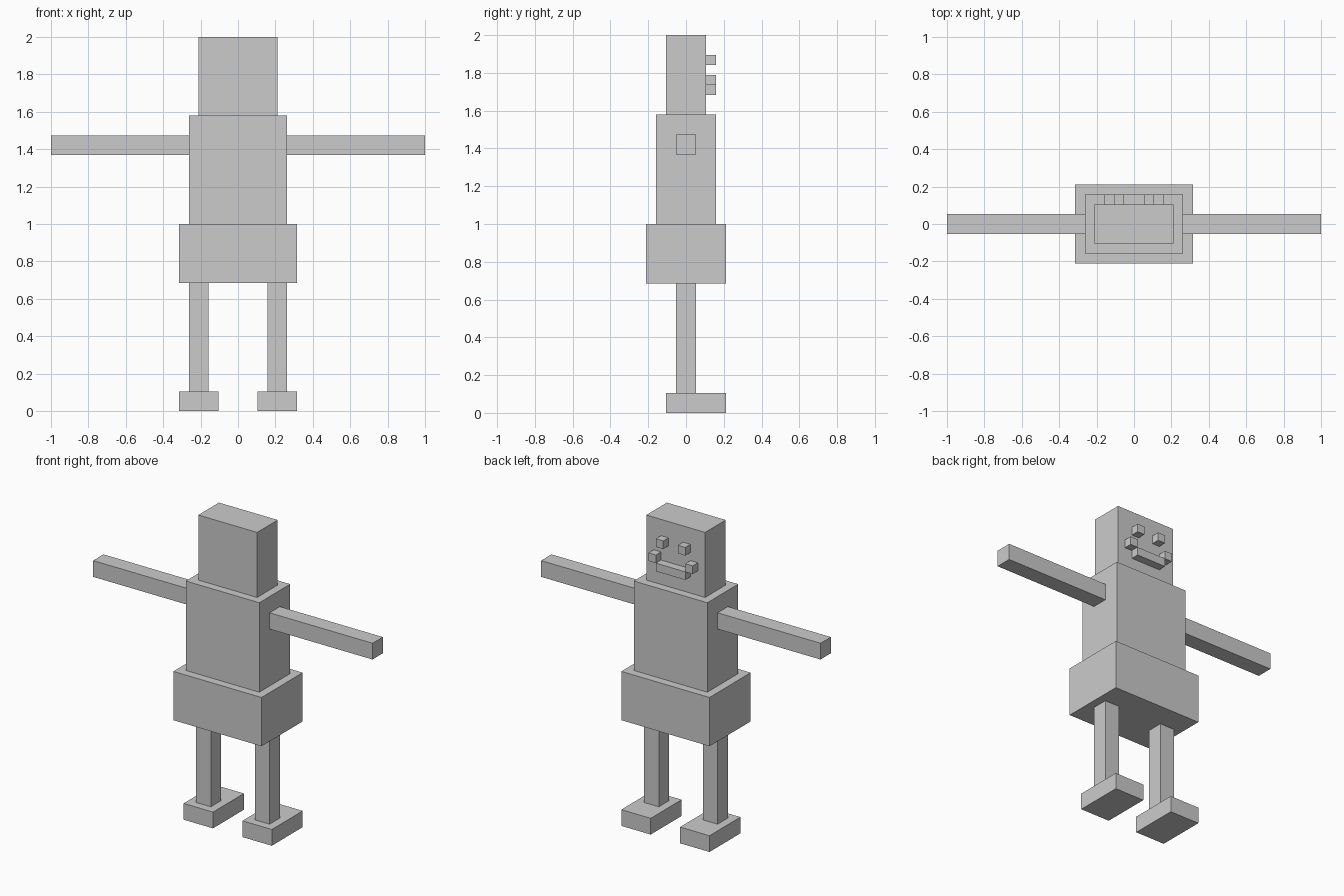
import bpy

if "Cube" in bpy.data.objects:
    bpy.data.objects.remove(bpy.data.objects["Cube"])

U = 1 / 19  # one block unit; the figure is 38 blocks tall and wide


def box(name, x, y, z):
    """Axis-aligned box from (min, max) ranges given in block units."""
    bpy.ops.mesh.primitive_cube_add(size=1)
    ob = bpy.context.object
    ob.name = name
    ob.location = [(a + b) / 2 * U for a, b in (x, y, z)]
    ob.scale = [(b - a) * U for a, b in (x, y, z)]
    bpy.ops.object.transform_apply(location=True, rotation=False, scale=True)
    return ob


def pair(name, x, y, z):
    """The same box on both sides of x = 0."""
    box("right_" + name, x, y, z)
    box("left_" + name, (-x[1], -x[0]), y, z)


# Trunk
box("hips", (-6, 6), (-4, 4), (13, 19))
box("torso", (-5, 5), (-3, 3), (19, 30))
box("head", (-4, 4), (-2, 2), (30, 38))

# Limbs
pair("foot", (2, 6), (-2, 4), (0, 2))
pair("leg", (3, 5), (-1, 1), (2, 13))
pair("arm", (5, 19), (-1, 1), (26, 28))

# Face, on the +y side of the head
pair("eye", (1, 2), (2, 3), (35, 36))
pair("mouth_corner", (2, 3), (2, 3), (33, 34))
box("mouth", (-2, 2), (2, 3), (32, 33))
